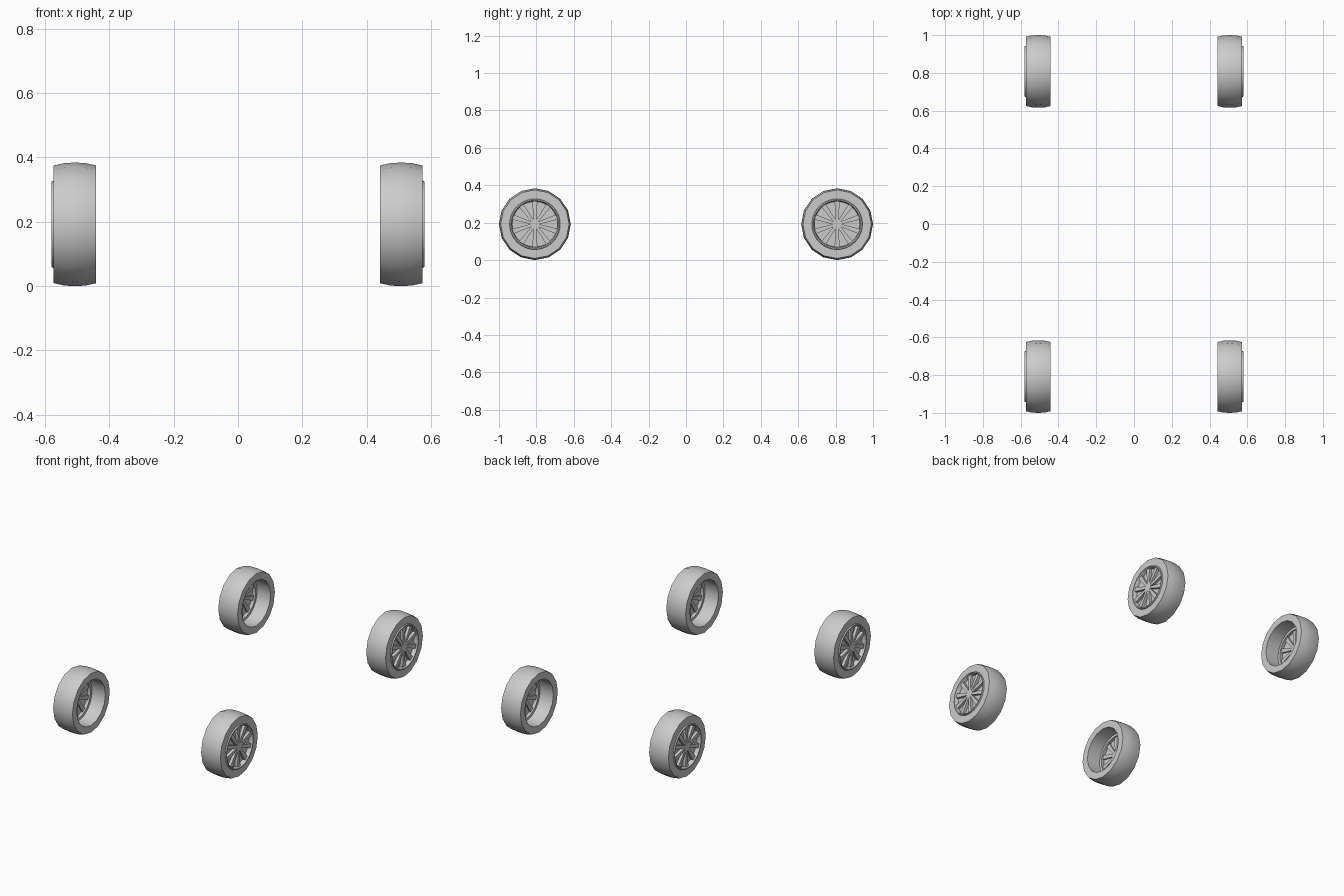
import bpy, bmesh
from math import sin, cos, pi, radians

if "Cube" in bpy.data.objects:
    bpy.data.objects.remove(bpy.data.objects["Cube"])

AXLE_Y, AXLE_Z = 0.808, 0.192
SPOKES = 10


def finish(bm, name, side, y):
    """Place a part built around the x axis at one corner and mirror it for the left."""
    for v in bm.verts:
        v.co.x *= side
        v.co.y += y
        v.co.z += AXLE_Z
    bmesh.ops.recalc_face_normals(bm, faces=bm.faces)
    mesh = bpy.data.meshes.new(name)
    bm.to_mesh(mesh)
    bm.free()
    obj = bpy.data.objects.new(name, mesh)
    bpy.context.collection.objects.link(obj)
    bpy.context.view_layer.objects.active = obj
    bpy.ops.object.select_all(action='DESELECT')
    obj.select_set(True)
    bpy.ops.object.shade_smooth_by_angle(angle=radians(30))
    return obj


def revolve(bm, profile, segments):
    """Spin a closed (x, radius) profile around the x axis."""
    rings = []
    for i in range(segments):
        a = 2 * pi * i / segments
        rings.append([bm.verts.new((x, r * sin(a), r * cos(a))) for x, r in profile])
    n = len(profile)
    for i in range(segments):
        p, q = rings[i], rings[(i + 1) % segments]
        for j in range(n):
            k = (j + 1) % n
            bm.faces.new((p[j], p[k], q[k], q[j]))


def prism(bm, outline, x0, x1):
    """Extrude a (y, z) outline along x."""
    face = bm.faces.new([bm.verts.new((x0, y, z)) for y, z in outline])
    ext = bmesh.ops.extrude_face_region(bm, geom=[face], use_keep_orig=True)
    for g in ext['geom']:
        if isinstance(g, bmesh.types.BMVert):
            g.co.x = x1


def disc(bm, radius, x0, x1, segments=40):
    angles = [2 * pi * i / segments for i in range(segments)]
    prism(bm, [(radius * sin(a), radius * cos(a)) for a in angles], x0, x1)


TYRE = [(0.441, 0.140), (0.441, 0.183), (0.475, 0.1905), (0.507, 0.192),
        (0.539, 0.1905), (0.573, 0.183), (0.573, 0.132), (0.545, 0.132),
        (0.540, 0.140)]
RIM = [(0.530, 0.136), (0.530, 0.120), (0.570, 0.122), (0.580, 0.127),
       (0.580, 0.133), (0.572, 0.136)]

for end, y in (("front", -AXLE_Y), ("rear", AXLE_Y)):
    for hand, side in (("right", 1), ("left", -1)):
        tag = f"{end}_{hand}"

        # crowned tyre with open inner barrel
        bm = bmesh.new()
        revolve(bm, TYRE, 16)
        finish(bm, f"tyre_{tag}", side, y)

        # rim lip
        bm = bmesh.new()
        revolve(bm, RIM, 40)
        finish(bm, f"rim_{tag}", side, y)

        # backing plate and hub
        bm = bmesh.new()
        disc(bm, 0.124, 0.550, 0.555)
        finish(bm, f"wheel_plate_{tag}", side, y)
        bm = bmesh.new()
        disc(bm, 0.026, 0.538, 0.573, 20)
        finish(bm, f"hub_{tag}", side, y)

        # tapered spokes
        bm = bmesh.new()
        for i in range(SPOKES):
            a = 2 * pi * i / SPOKES
            shape = [(-0.007, 0.018), (0.007, 0.018), (0.014, 0.124), (-0.014, 0.124)]
            prism(bm, [(u * cos(a) + r * sin(a), r * cos(a) - u * sin(a))
                       for u, r in shape], 0.540, 0.572)
        finish(bm, f"spokes_{tag}", side, y)
